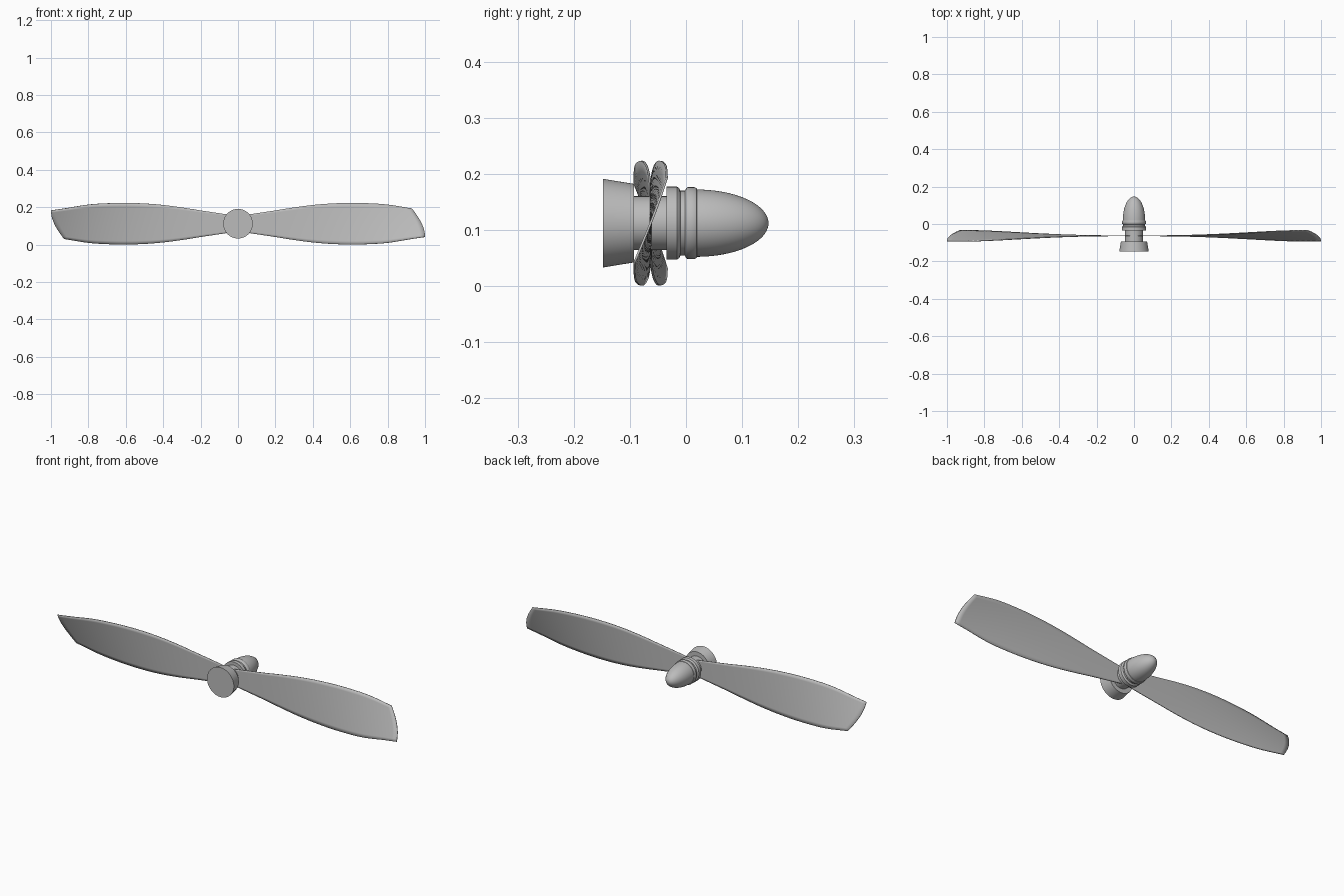
import bpy, bmesh, math
from mathutils import Matrix

cube = bpy.data.objects.get("Cube")
if cube:
    bpy.data.objects.remove(cube, do_unlink=True)

AXIS_Z = 0.112      # height of the hub axis
BLADE_Y = -0.063    # blade plane

grey = bpy.data.materials.new("plain grey")
grey.use_nodes = True
colour = (0.5, 0.5, 0.5, 1)
grey.diffuse_color = colour
grey.node_tree.nodes["Principled BSDF"].inputs["Base Color"].default_value = colour


def make_object(name, bm, angle):
    bmesh.ops.recalc_face_normals(bm, faces=bm.faces)
    mesh = bpy.data.meshes.new(name)
    bm.to_mesh(mesh)
    bm.free()
    obj = bpy.data.objects.new(name, mesh)
    bpy.context.collection.objects.link(obj)
    mesh.materials.append(grey)
    bpy.ops.object.select_all(action="DESELECT")
    obj.select_set(True)
    bpy.context.view_layer.objects.active = obj
    bpy.ops.object.shade_smooth_by_angle(angle=math.radians(angle))
    return obj


def lathe(name, profile, segments=64):
    """Turn a (y, radius) profile around the hub axis; radius 0 closes an end."""
    bm = bmesh.new()
    verts = [bm.verts.new((r, y, 0)) for y, r in profile]
    edges = [bm.edges.new(pair) for pair in zip(verts, verts[1:])]
    bmesh.ops.spin(bm, geom=verts + edges, cent=(0, 0, 0), axis=(0, 1, 0),
                   angle=2 * math.pi, steps=segments)
    bmesh.ops.remove_doubles(bm, verts=bm.verts, dist=0.00001)
    bmesh.ops.translate(bm, verts=bm.verts, vec=(0, 0, AXIS_Z))
    return make_object(name, bm, 35)


# Hub parts along the axis
lathe("front_flange", [(-0.148, 0), (-0.148, 0.079), (-0.093, 0.070), (-0.093, 0)])
lathe("hub_core", [(-0.095, 0), (-0.095, 0.048), (-0.033, 0.048), (-0.033, 0)])
lathe("hub_collar", [(-0.035, 0), (-0.035, 0.065), (-0.016, 0.065), (-0.012, 0.062),
                     (-0.010, 0.058), (-0.002, 0.058), (0, 0.062), (0.003, 0.064),
                     (0.015, 0.064), (0.019, 0.062), (0.020, 0.059), (0.020, 0)])

# Rounded spinner: bulged ellipse profile
steps = 20
spinner = [(0.018, 0)]
for i in range(steps + 1):
    a = math.pi / 2 * i / steps
    spinner.append((0.018 + 0.129 * math.sin(a), 0.060 * math.cos(a)))
lathe("spinner", spinner)

# Blade: half chord at stations along the span, interpolated smoothly
STATIONS = [(0, 0.04), (0.08, 0.053), (0.2, 0.071), (0.3, 0.087), (0.4, 0.1),
            (0.5, 0.108), (0.6, 0.111), (0.7, 0.109), (0.8, 0.102), (0.93, 0.081), (1, 0.071)]


def half_chord(x):
    def slope(i):
        a, b = STATIONS[max(i - 1, 0)], STATIONS[min(i + 1, len(STATIONS) - 1)]
        return (b[1] - a[1]) / (b[0] - a[0])
    i = 0
    while i < len(STATIONS) - 2 and x > STATIONS[i + 1][0]:
        i += 1
    (x0, c0), (x1, c1) = STATIONS[i], STATIONS[i + 1]
    w, t = x1 - x0, (x - x0) / (x1 - x0)
    bend = t * (1 - t) * w * (slope(i) * (1 - t) - slope(i + 1) * t)
    ease = t * t * (3 - 2 * t)
    return c0 + (c1 - c0) * ease + bend


def blade(name, turn):
    rows, cols = 36, 12
    bm = bmesh.new()
    grid = []
    for i in range(rows + 1):
        row = []
        for j in range(cols + 1):
            v = 2 * j / cols - 1
            # tip is swept back toward the trailing edge, twist grows outward
            x = i / rows * (1 - 0.07 * ((v + 1) / 2) ** 2)
            z = v * half_chord(x)
            row.append(bm.verts.new((x, 0.41 * x * x * z, z)))
        grid.append(row)
    for a, b in zip(grid, grid[1:]):
        for j in range(cols):
            bm.faces.new((a[j], b[j], b[j + 1], a[j + 1]))
    place = Matrix.Translation((0, BLADE_Y, AXIS_Z)) @ Matrix.Rotation(turn, 4, "Y")
    bmesh.ops.transform(bm, matrix=place, verts=bm.verts)
    obj = make_object(name, bm, 35)
    solid = obj.modifiers.new("thickness", "SOLIDIFY")
    solid.thickness = 0.004
    solid.offset = 0


blade("left_blade", 0)
blade("right_blade", math.pi)
